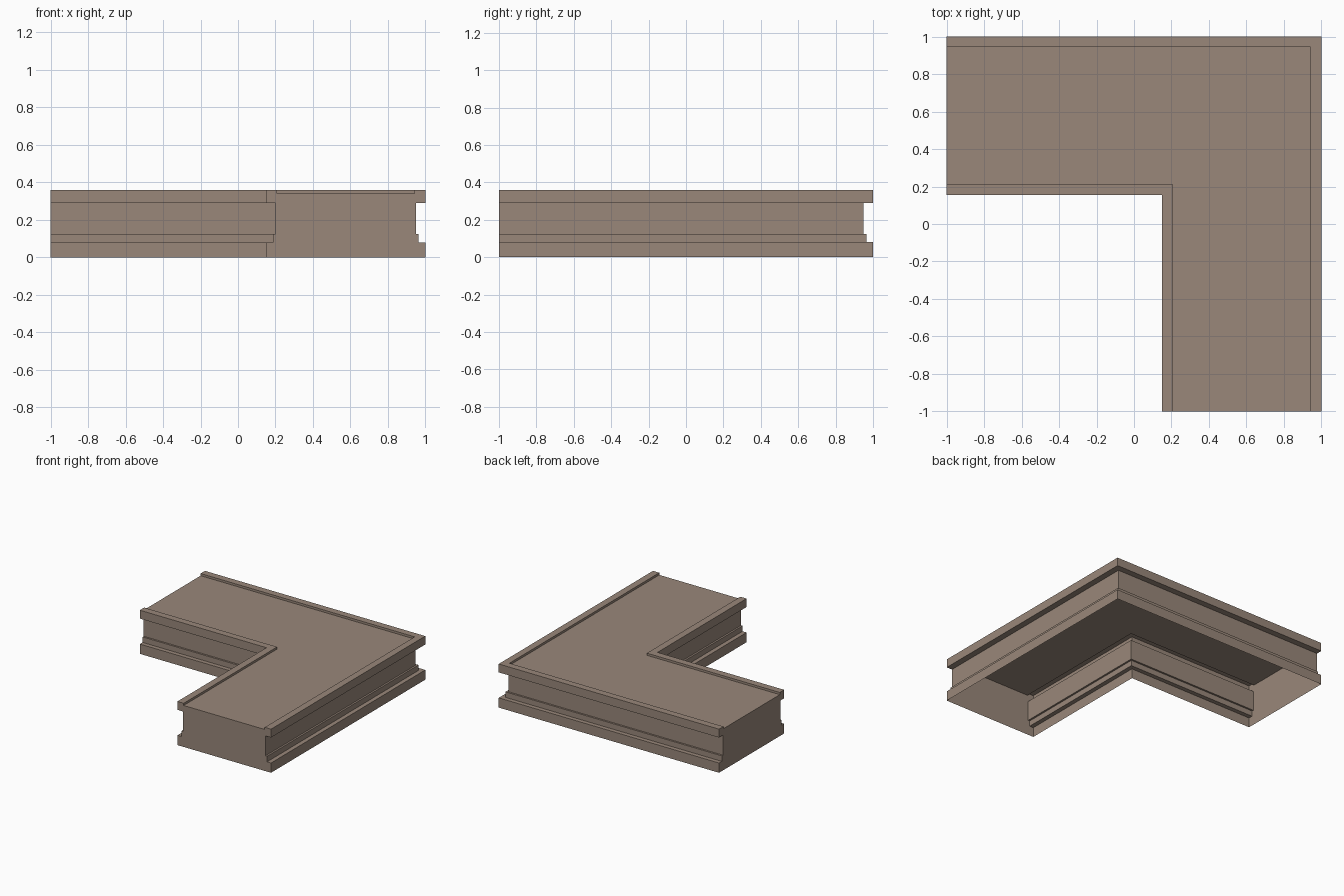
import bpy, bmesh

if "Cube" in bpy.data.objects:
    bpy.data.objects.remove(bpy.data.objects["Cube"])

WIDTH = 0.85      # width of each arm of the corner

mat = bpy.data.materials.new("taupe stone")
mat.diffuse_color = (0.32, 0.245, 0.195, 1)
mat.use_nodes = True
mat.node_tree.nodes["Principled BSDF"].inputs["Base Color"].default_value = mat.diffuse_color

# Half of the moulding section: (inset from the side, height)
half = [(0, 0), (0, .08), (.036, .08), (.036, .125), (.051, .125),
        (.051, .289), (0, .289), (0, .358), (.057, .358), (.057, .34)]
section = half + [(WIDTH - d, z) for d, z in reversed(half)]


def corner_path(d, z):
    """Mitred path round the corner at distance d from the outer side."""
    x, y = 1 - d, 1 - d * 0.994
    return [(-1, y, z), (x, y, z), (x, -1, z)]


bm = bmesh.new()
rails = [[bm.verts.new(p) for p in corner_path(d, z)] for d, z in section]

# Sides, rims and walkway; the underside stays open
for a, b in zip(rails, rails[1:]):
    for i in range(2):
        bm.faces.new((a[i], b[i], b[i + 1], a[i + 1]))

# Closed ends of the two arms
bm.faces.new([r[0] for r in reversed(rails)])
bm.faces.new([r[2] for r in rails])

mesh = bpy.data.meshes.new("corner_ledge")
bm.to_mesh(mesh)
bm.free()
mesh.materials.append(mat)
ledge = bpy.data.objects.new("corner_ledge", mesh)
bpy.context.collection.objects.link(ledge)
